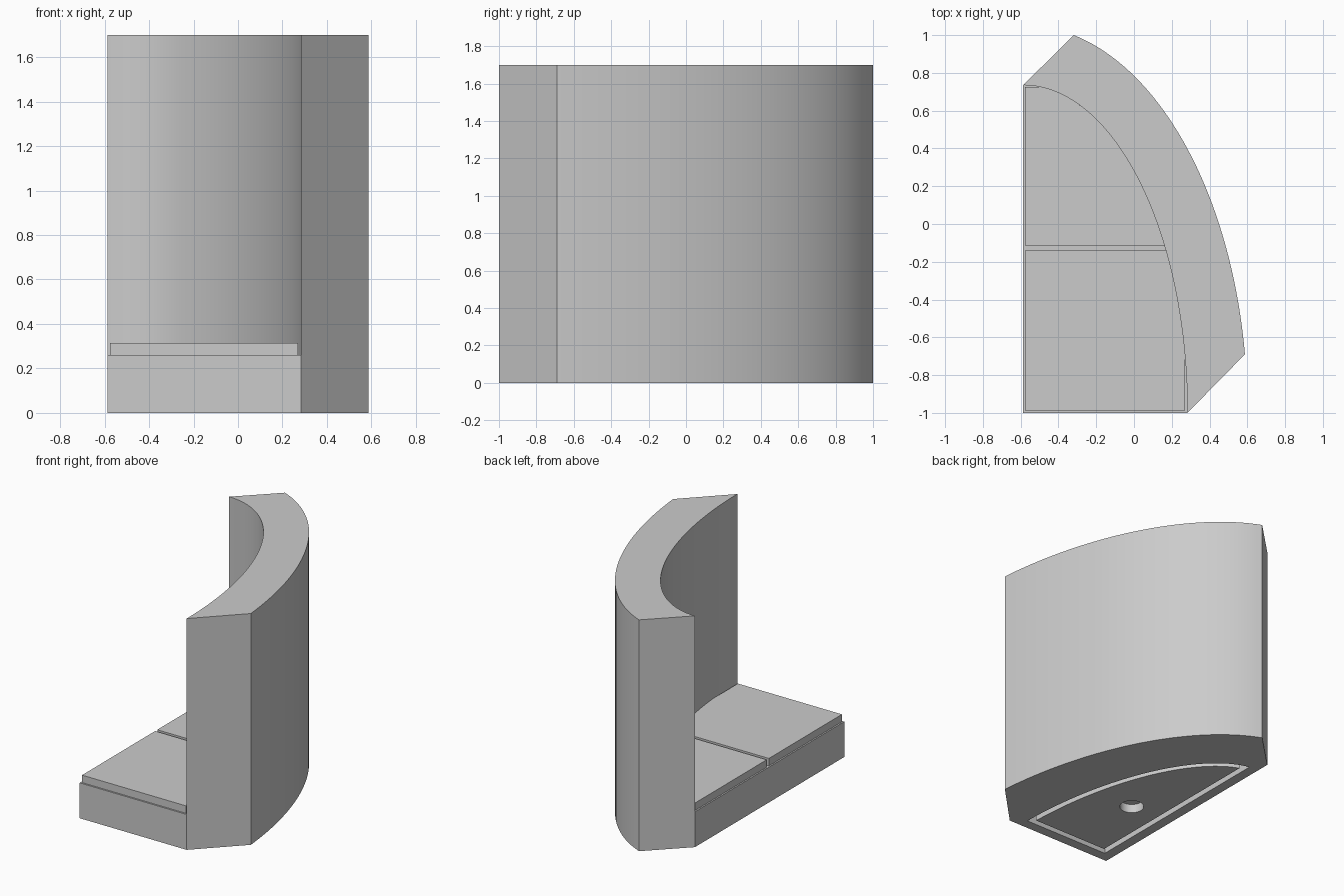
import bpy, bmesh
from math import sin, cos, asin, pi

if "Cube" in bpy.data.objects:
    bpy.data.objects.remove(bpy.data.objects["Cube"], do_unlink=True)

# Single flat finish
grey = bpy.data.materials.new("light_grey")
grey.use_nodes = True
COLOUR = (0.6, 0.6, 0.6, 1)
grey.diffuse_color = COLOUR
grey.node_tree.nodes["Principled BSDF"].inputs["Base Color"].default_value = COLOUR

# Common centre of all the quarter ellipses and the inner ellipse radii
CX, CY = -0.587, -1.0
A, B = 0.87, 1.735
THICK = 0.318


def arc(a, b, t0=0, t1=pi / 2, steps=40):
    """Points along an elliptical arc around the seat corner."""
    ts = [t0 + (t1 - t0) * i / steps for i in range(steps + 1)]
    return [(CX + a * cos(t), CY + b * sin(t)) for t in ts]


def prism(name, outline, z0, z1):
    """Extrude a flat outline from z0 to z1."""
    bm = bmesh.new()
    face = bm.faces.new([bm.verts.new((x, y, z0)) for x, y in outline])
    new = bmesh.ops.extrude_face_region(bm, geom=[face])["geom"]
    bmesh.ops.translate(bm, vec=(0, 0, z1 - z0),
                        verts=[v for v in new if isinstance(v, bmesh.types.BMVert)])
    bmesh.ops.recalc_face_normals(bm, faces=bm.faces)
    mesh = bpy.data.meshes.new(name)
    bm.to_mesh(mesh)
    bm.free()
    mesh.materials.append(grey)
    ob = bpy.data.objects.new(name, mesh)
    bpy.context.collection.objects.link(ob)
    return ob


def select(ob):
    bpy.ops.object.select_all(action='DESELECT')
    ob.select_set(True)
    bpy.context.view_layer.objects.active = ob


def cut(ob, cutter):
    """Subtract the cutter and discard it."""
    mod = ob.modifiers.new("cut", 'BOOLEAN')
    mod.operation, mod.solver, mod.object = 'DIFFERENCE', 'EXACT', cutter
    select(ob)
    bpy.ops.object.modifier_apply(modifier=mod.name)
    bpy.data.objects.remove(cutter, do_unlink=True)


def inset_quarter(d, curve_d):
    """Quarter ellipse inset from the straight sides and from the curve."""
    x0, y0 = CX + d, CY + d
    a, b = A - curve_d, B - curve_d
    t0, t1 = asin(d / b), pi / 2 - asin(d / a)
    return [(x0, y0)] + arc(a, b, t0, t1)


# Curved wall with ends cut at 45 degrees
oa, ob_ = A + THICK, B + THICK
t_start, t_end = asin(0.31 / ob_), asin(2 / ob_)
wall = prism("curved_wall", arc(A, B) + arc(oa, ob_, t_start, t_end)[::-1], 0, 1.7)

# Seat base, with a shallow recess underneath
base = prism("seat_base", [(CX, CY)] + arc(A, B), 0, 0.26)
cut(base, prism("recess_cutter", inset_quarter(0.075, 0.095), -0.05, 0.065))

# Bottom plate inside the recess, leaving a narrow groove and a round hole
plate = prism("bottom_plate", inset_quarter(0.118, 0.138), 0, 0.065)
hole = [(-0.24 + 0.083 * cos(2 * pi * i / 32), -0.31 + 0.083 * sin(2 * pi * i / 32))
        for i in range(32)]
cut(plate, prism("hole_cutter", hole, -0.05, 0.12))


# Two cushions, trimmed by the wall curve and slightly inset at the outer edges
def cushion(name, y0, y1):
    edge = arc(A, B, asin((y0 - CY) / B), asin((y1 - CY) / B))
    edge = [(min(x, CX + A - 0.013), y) for x, y in edge]
    return prism(name, [(CX + 0.011, y1), (CX + 0.011, y0)] + edge, 0.26, 0.315)


cushions = [cushion("front_cushion", -0.988, -0.14),
            cushion("back_cushion", -0.115, 0.725)]

# Smooth curves, crisp corners
for ob in [wall, base, plate] + cushions:
    select(ob)
    bpy.ops.object.shade_smooth_by_angle(angle=pi / 6)
